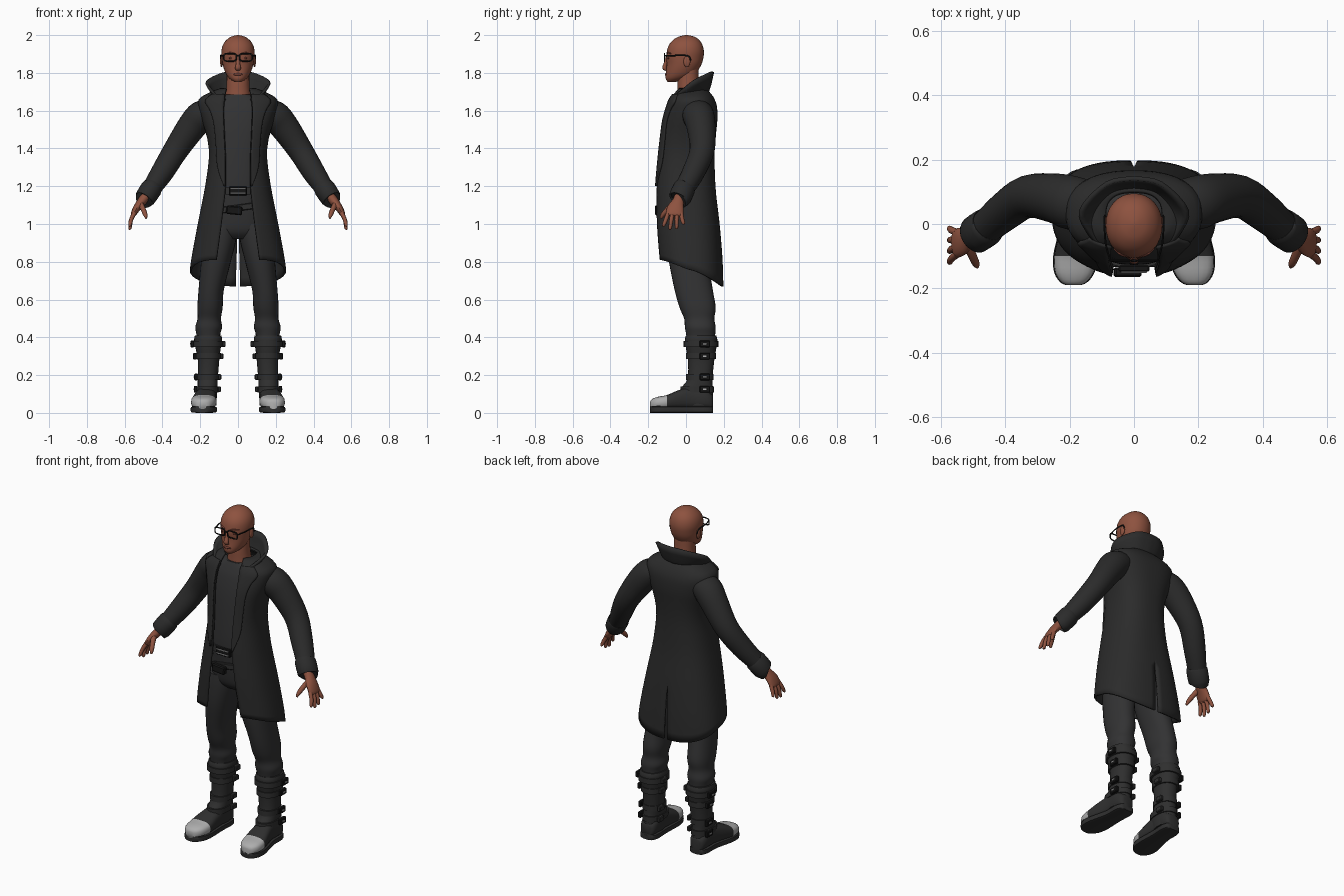
import bpy, bmesh, math
from mathutils import Vector as V

if "Cube" in bpy.data.objects:
    bpy.data.objects.remove(bpy.data.objects["Cube"])


def mat(name, r, g, b):
    m = bpy.data.materials.new(name)
    m.diffuse_color = (r, g, b, 1)
    m.use_nodes = True
    m.node_tree.nodes["Principled BSDF"].inputs["Base Color"].default_value = m.diffuse_color
    return m


SKIN = mat("skin", 0.27, 0.085, 0.05)
LIPS = mat("lips", 0.17, 0.05, 0.035)
COAT = mat("coat_black", 0.024, 0.024, 0.024)
CLOTH = mat("dark_cloth", 0.032, 0.032, 0.033)
LEATHER = mat("boot_leather", 0.028, 0.028, 0.028)
METAL = mat("pale_metal", 0.42, 0.42, 0.42)
BLACK = mat("black_plastic", 0.008, 0.008, 0.008)


def smooth(rows, k=4):
    """Catmull-Rom resampling of rows of numbers."""
    out = []
    for i in range(len(rows) - 1):
        p = [V(rows[max(0, min(len(rows) - 1, i + d))]) for d in (-1, 0, 1, 2)]
        for s in range(k):
            t = s / k
            out.append(0.5 * (2 * p[1] + (p[2] - p[0]) * t + (2 * p[0] - 5 * p[1] + 4 * p[2] - p[3]) * t ** 2
                              + (3 * p[1] - p[0] - 3 * p[2] + p[3]) * t ** 3))
    return out + [V(rows[-1])]


def finish(name, bm, m, mirror=False, thick=0, angle=45):
    bmesh.ops.recalc_face_normals(bm, faces=bm.faces)
    me = bpy.data.meshes.new(name)
    bm.to_mesh(me)
    bm.free()
    me.materials.append(m)
    me.shade_smooth()
    me.set_sharp_from_angle(angle=math.radians(angle))
    o = bpy.data.objects.new(name, me)
    bpy.context.collection.objects.link(o)
    if mirror:
        o.modifiers.new("mirror", 'MIRROR')
    if thick:
        s = o.modifiers.new("thickness", 'SOLIDIFY')
        s.thickness, s.offset = thick, 0
    return o


def loft(name, rings, m, ring=True, caps=True, loop=False, **kw):
    """Skin a list of equal-length point rings."""
    bm = bmesh.new()
    vs = [[bm.verts.new(p) for p in r] for r in rings]
    n = len(vs[0])
    for a, b in zip(vs, vs[1:] + ([vs[0]] if loop else [])):
        for i in range(n if ring else n - 1):
            j = (i + 1) % n
            bm.faces.new((a[i], a[j], b[j], b[i]))
    if ring and caps and not loop:
        bm.faces.new(vs[0])
        bm.faces.new(vs[-1])
    return finish(name, bm, m, **kw)


def power(c, e):
    return math.copysign(abs(c) ** (2 / e), c)


def stack(name, rows, m, e=2.2, n=28, k=4, **kw):
    """Horizontal rings from rows of z, centre x, half width, front y, back y."""
    rings = []
    for z, cx, w, yf, yb in smooth(rows, k):
        rings.append([(cx + w * power(math.sin(a), e), (yf + yb) / 2 - (yb - yf) / 2 * power(math.cos(a), e), z)
                      for a in (2 * math.pi * i / n for i in range(n))])
    return loft(name, rings, m, **kw)


def tube(name, pts, m, n=16, k=4, ref=(0, 1, 0), loop=False, **kw):
    """Tube along rows of x, y, z, radius along ref, other radius."""
    P = smooth(pts, k) if k > 1 else [V(p) for p in pts]
    rings = []
    for i, p in enumerate(P):
        a, b = (P[i - 1], P[(i + 1) % len(P)]) if loop else (P[max(i - 1, 0)], P[min(i + 1, len(P) - 1)])
        t = (V(b[:3]) - V(a[:3])).normalized()
        u = (V(ref) - t * t.dot(V(ref))).normalized()
        w = t.cross(u)
        rings.append([V(p[:3]) + u * p[3] * math.cos(q) + w * p[4] * math.sin(q)
                      for q in (2 * math.pi * j / n for j in range(n))])
    return loft(name, rings, m, loop=loop, **kw)


def box(name, c, s, m, tilt=0, **kw):
    bm = bmesh.new()
    bmesh.ops.create_cube(bm, size=1)
    ca, sa = math.cos(tilt), math.sin(tilt)
    for v in bm.verts:
        x, y, z = (v.co[i] * s[i] for i in range(3))
        v.co = V(c) + V((x * ca - z * sa, y, x * sa + z * ca))
    bmesh.ops.bevel(bm, geom=bm.edges[:], offset=min(s) * 0.2, segments=1, affect='EDGES')
    return finish(name, bm, m, angle=30, **kw)


def ball(name, c, s, m, **kw):
    bm = bmesh.new()
    bmesh.ops.create_uvsphere(bm, u_segments=16, v_segments=10, radius=1)
    for v in bm.verts:
        v.co = V(c) + V((v.co[i] * s[i] for i in range(3)))
    return finish(name, bm, m, **kw)


# Head, neck and face
stack("head", [(1.753, 0, .02, -.098, -.05), (1.768, 0, .043, -.107, 0), (1.79, 0, .061, -.108, .045),
               (1.82, 0, .074, -.104, .068), (1.85, 0, .082, -.102, .084), (1.88, 0, .086, -.105, .092),
               (1.91, 0, .088, -.102, .095), (1.94, 0, .083, -.094, .09), (1.966, 0, .069, -.077, .077),
               (1.987, 0, .045, -.05, .054), (1.997, 0, .02, -.02, .026), (2, 0, .004, -.001, .007)],
      SKIN, 2.1, 32, 3)
stack("neck", [(1.62, 0, .075, -.05, .09), (1.7, 0, .064, -.046, .075), (1.75, 0, .06, -.045, .068),
               (1.83, 0, .06, -.04, .066)], SKIN)
tube("nose", [(0, -.1, 1.882, .008, .008), (0, -.109, 1.85, .011, .009), (0, -.113, 1.826, .015, .012),
              (0, -.104, 1.815, .012, .005)], SKIN, ref=(1, 0, 0))
ball("ear", (.087, .005, 1.86), (.008, .018, .03), SKIN, mirror=True)
ball("lips", (0, -.1, 1.792), (.025, .012, .008), LIPS)
ball("eye", (.036, -.091, 1.878), (.013, .008, .006), LIPS, mirror=True)
tube("eyebrow", [(.018, -.1, 1.9, .004, .004), (.04, -.095, 1.906, .004, .004), (.062, -.076, 1.902, .003, .003)],
     LIPS, 8, ref=(0, 0, 1), mirror=True)

# Spectacles
rim = [(.042 + .033 * power(math.cos(a), 4), -.113, 1.882 + .02 * power(math.sin(a), 4), .003, .004)
       for a in (2 * math.pi * i / 24 for i in range(24))]
tube("spectacle_rim", rim, BLACK, 8, 1, loop=True, mirror=True)
box("spectacle_bridge", (0, -.114, 1.89), (.022, .007, .007), BLACK)
tube("spectacle_arm", [(.074, -.112, 1.89, .003, .004), (.088, -.06, 1.892, .003, .004), (.092, .01, 1.89, .003, .004),
                       (.091, .025, 1.865, .003, .004)], BLACK, 8, ref=(1, 0, 0), mirror=True)

# Shirt, hips and legs
stack("shirt", [(1.06, 0, .13, -.115, .11), (1.2, 0, .13, -.127, .11), (1.35, 0, .13, -.122, .12),
                (1.5, 0, .15, -.108, .13), (1.6, 0, .15, -.088, .12), (1.65, 0, .13, -.07, .11),
                (1.685, 0, .075, -.054, .09)], CLOTH, 2.6)
stack("hips", [(.92, 0, .1, -.06, .08), (.96, 0, .15, -.095, .12), (1.04, 0, .148, -.112, .125),
               (1.12, 0, .138, -.12, .115)], CLOTH, 2.5)
stack("trouser_leg", [(.36, .155, .056, .01, .15), (.42, .157, .064, 0, .155), (.455, .155, .071, -.006, .157),
                      (.5, .152, .062, -.01, .15), (.56, .148, .067, -.035, .157), (.65, .142, .067, -.06, .142),
                      (.8, .117, .079, -.09, .12), (.92, .097, .088, -.1, .122), (1, .085, .08, -.1, .12)],
      CLOTH, mirror=True)

# Belts and buckles
stack("upper_belt", [(1.155, 0, .137, -.135, .116), (1.195, 0, .137, -.135, .116)], LEATHER, 2.6, k=1)
box("upper_buckle", (0, -.138, 1.175), (.095, .02, .046), BLACK)
for dz in (-.012, .012):
    box("buckle_bar", (0, -.149, 1.175 + dz), (.08, .006, .006), METAL)
box("lower_belt", (0, -.124, 1.085), (.17, .02, .034), LEATHER, .14)
box("lower_buckle", (-.02, -.15, 1.072), (.085, .03, .045), BLACK, -.1)

# Coat surface: rows of z, half width, front y, back y, half opening
ROWS = smooth([(.66, .256, -.13, .192, .13), (.75, .25, -.137, .19, .122), (.85, .235, -.147, .185, .108),
               (1, .207, -.156, .172, .088), (1.1, .187, -.157, .16, .076), (1.2, .168, -.155, .15, .066),
               (1.35, .148, -.144, .145, .066), (1.45, .156, -.133, .15, .07), (1.55, .185, -.117, .16, .074),
               (1.62, .203, -.096, .158, .074), (1.66, .2, -.08, .145, .07), (1.69, .15, -.06, .125, .067),
               (1.715, .088, -.045, .1, .06)], 6)
E = 2.5


def coat_row(z):
    for a, b in zip(ROWS, ROWS[1:]):
        if z <= b[0]:
            return a.lerp(b, max(0, (z - a[0]) / (b[0] - a[0])))
    return ROWS[-1]


def edge_angle(x, w):
    return math.asin(min(1, x / w) ** (E / 2))


def coat_point(t, z, off=0):
    _, w, yf, yb, _ = coat_row(z)
    return V(((w + off) * power(math.sin(t), E),
              (yf + yb) / 2 - ((yb - yf) / 2 + off) * power(math.cos(t), E), z))


# Coat body with sloping hem and a split tail
rings = []
zs = [1 + .05 * i for i in range(11)] + [1.52 + .015 * i for i in range(14)]
for k in [i / 7 for i in range(7)] + zs:
    ring = []
    for i in range(33):
        s = i / 32
        hem = .81 - .14 * (.5 - .5 * math.cos(math.pi * s))
        z = hem + (1 - hem) * k if k < 1 else k
        t0 = edge_angle(coat_row(z)[4], coat_row(z)[1])
        t1 = math.pi - (.004 + .012 * (1 - k) if k < 1 else 0)
        p = coat_point(t0 + (t1 - t0) * s, z)
        if i == 32:
            p.x = .002 + .01 * (1 - k) if k < 1 else 0
        ring.append(p)
    rings.append(ring)
loft("coat_body", rings, COAT, ring=False, mirror=True, thick=.012)

# Lapels follow the coat surface; rows of z, outer x
rings = []
for z, x in smooth([(1.2, .07), (1.3, .1), (1.42, .108), (1.53, .12), (1.6, .14), (1.65, .165), (1.685, .13)]):
    w, o = coat_row(z)[1], coat_row(z)[4]
    a, b = edge_angle(o - .002, w), edge_angle(x, w)
    rings.append([coat_point(a + (b - a) * i / 6, z, .01) for i in range(7)])
loft("lapel", rings, COAT, ring=False, mirror=True, thick=.01)

# Flared standing collar
base = smooth([(0, .112, 1.695), (.07, .095, 1.695), (.112, .03, 1.69), (.1, -.03, 1.68), (.068, -.075, 1.665)])
top = smooth([(0, .142, 1.806), (.085, .125, 1.8), (.165, .04, 1.757), (.135, -.035, 1.7), (.085, -.09, 1.655)])
loft("collar", [[a.lerp(b, s / 4) + V((0, 0, -.012 * math.sin(math.pi * s / 4))) for a, b in zip(base, top)]
                for s in range(5)], COAT, ring=False, mirror=True, thick=.014)

# Sleeves and cuffs
tube("sleeve", [(.13, .055, 1.6, .075, .06), (.19, .065, 1.575, .084, .08), (.245, .08, 1.515, .077, .077),
                (.33, .085, 1.39, .066, .066), (.4, .04, 1.275, .06, .06), (.46, -.01, 1.185, .053, .05),
                (.49, -.03, 1.14, .05, .047)], COAT, 24, mirror=True)
tube("cuff", [(.452, -.005, 1.197, .054, .052), (.458, -.01, 1.188, .06, .057), (.492, -.033, 1.137, .06, .055),
              (.497, -.037, 1.13, .052, .048)], COAT, 24, 2, mirror=True)

# Hands
tube("palm", [(.485, -.03, 1.15, .03, .026), (.51, -.042, 1.118, .032, .024), (.535, -.055, 1.085, .044, .02),
              (.553, -.06, 1.053, .045, .015), (.557, -.061, 1.043, .036, .009)], SKIN, mirror=True)
for name, y0, y1, z1 in (("index_finger", -.094, -.118, .988), ("middle_finger", -.071, -.084, .972),
                         ("ring_finger", -.048, -.05, .976), ("little_finger", -.026, -.014, .998)):
    tube(name, [(.548, y0, 1.06, .011, .012), (.565, (y0 + y1) / 2, 1.025, .011, .011),
                (.572, y1, z1 + .006, .009, .009), (.571, y1, z1, .004, .004)], SKIN, 10, 3, mirror=True)
tube("thumb", [(.518, -.06, 1.11, .016, .016), (.503, -.095, 1.08, .014, .014), (.491, -.122, 1.05, .012, .012),
               (.486, -.133, 1.03, .005, .006)], SKIN, 10, 3, ref=(1, 0, 0), mirror=True)

# Boots
stack("boot_shaft", [(.04, .165, .05, -.01, .142), (.12, .162, .052, -.03, .143), (.18, .16, .053, .008, .14),
                     (.28, .156, .057, .01, .15), (.34, .158, .066, 0, .16), (.385, .158, .074, -.006, .166),
                     (.41, .158, .07, 0, .16)], LEATHER, mirror=True)


def foot_rings(grow, low, high):
    """Rings along y from rows of y, centre x, half width, top z."""
    out = []
    for y, cx, w, h in smooth([(-.19, .188, .02, .06), (-.18, .187, .04, .073), (-.15, .185, .06, .085),
                               (-.1, .181, .067, .095), (-.04, .175, .06, .12), (.03, .168, .051, .14),
                               (.1, .166, .052, .13), (.135, .165, .042, .1), (.144, .165, .025, .09)], 3):
        t = high or h
        out.append([(cx + (w + grow) * power(math.cos(a), 2.8), y,
                     (low + t) / 2 + (t - low) / 2 * power(math.sin(a), 2.8 if not high else 8))
                    for a in (2 * math.pi * i / 20 for i in range(20))])
    return out


foot = loft("boot_foot", foot_rings(0, .02, None), LEATHER, mirror=True)
foot.data.materials.append(METAL)
for f in foot.data.polygons:
    if f.center.y < -.1 and f.center.z > .035:
        f.material_index = 1
loft("boot_sole", foot_rings(.003, .0, .035), LEATHER, mirror=True)

# Boot straps: height, centre x, half width, front y, back y
for z, cx, w, yf, yb in ((.365, .158, .079, -.012, .171), (.3, .157, .066, 0, .16),
                         (.19, .16, .058, 0, .146), (.125, .162, .058, -.03, .149)):
    stack("boot_strap", [(z - .016, cx, w, yf, yb), (z + .016, cx, w, yf, yb)], LEATHER, k=1, mirror=True)
    box("strap_buckle", (cx + w + .004, .1, z), (.02, .055, .036), BLACK, mirror=True)
    box("buckle_pin", (cx + w + .014, .1, z), (.005, .02, .008), METAL, mirror=True)
    box("strap_end", (cx - w - .004, .1, z), (.02, .045, .03), LEATHER, mirror=True)
